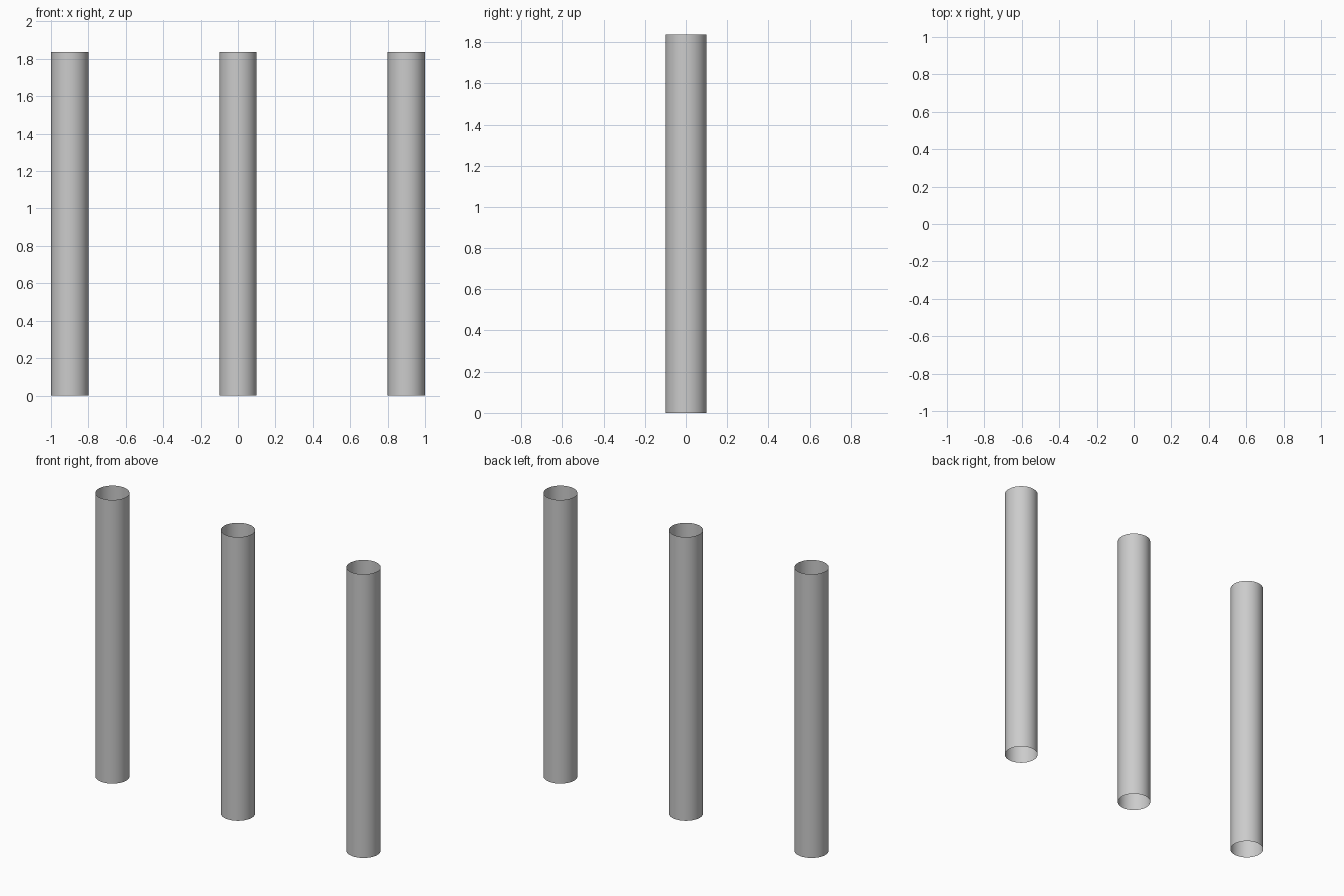
import bpy
import math

if "Cube" in bpy.data.objects:
    bpy.data.objects.remove(bpy.data.objects["Cube"])

RADIUS = 0.1
HEIGHT = 1.837
SPACING = 0.9


def open_tube(name, x):
    # Thin-walled tube, open at both ends
    bpy.ops.mesh.primitive_cylinder_add(
        vertices=64, radius=RADIUS, depth=HEIGHT,
        end_fill_type='NOTHING', location=(x, 0, HEIGHT / 2))
    tube = bpy.context.object
    tube.name = name
    bpy.ops.object.shade_smooth_by_angle(angle=math.radians(30))
    return tube


# Row of three identical upright tubes
for i, name in enumerate(("left_tube", "middle_tube", "right_tube")):
    open_tube(name, (i - 1) * SPACING)
